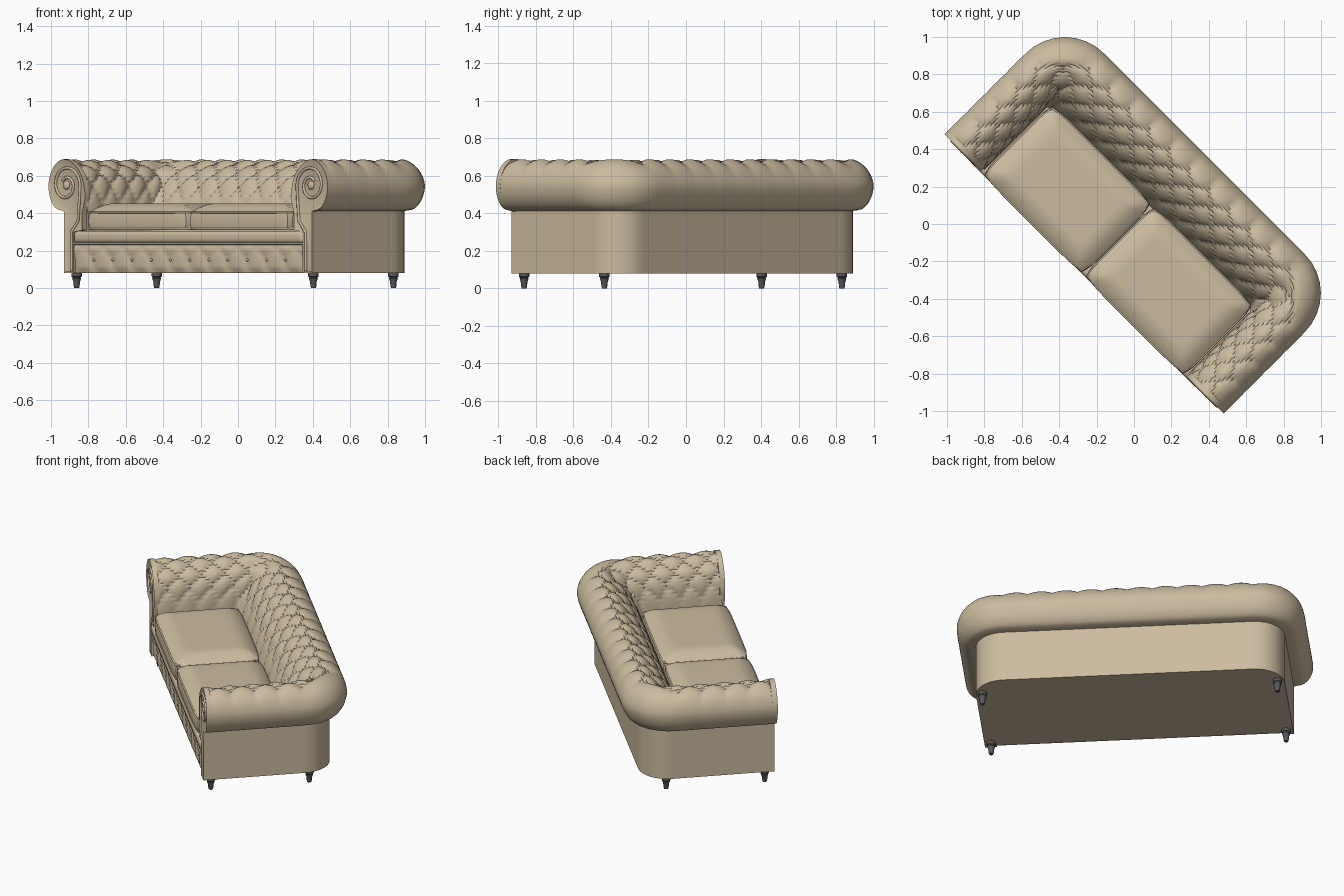
import bpy, bmesh, math
from mathutils import Vector, Matrix

cube = bpy.data.objects.get("Cube")
if cube:
    bpy.data.objects.remove(cube)


def material(name, colour):
    m = bpy.data.materials.new(name)
    m.use_nodes = True
    m.diffuse_color = (*colour, 1)
    m.node_tree.nodes["Principled BSDF"].inputs["Base Color"].default_value = (*colour, 1)
    return m


LEATHER = material("tan_leather", (0.60, 0.50, 0.35))
METAL = material("dark_grey_feet", (0.10, 0.10, 0.11))
TURN = -math.pi / 4      # the sofa stands diagonally
FRONT = -0.36
CELLS, STEPS = 20, 8     # tuft columns round the sofa, samples per column


def finish(obj, mat, angle=40):
    obj.data.materials.append(mat)
    obj.rotation_euler.z = TURN
    if obj.type == 'MESH':
        bpy.ops.object.select_all(action='DESELECT')
        obj.select_set(True)
        bpy.context.view_layer.objects.active = obj
        bpy.ops.object.shade_smooth_by_angle(angle=math.radians(angle))
    return obj


def mesh_object(name, bm, mat, angle=40):
    me = bpy.data.meshes.new(name)
    bm.to_mesh(me)
    bm.free()
    obj = bpy.data.objects.new(name, me)
    bpy.context.collection.objects.link(obj)
    return finish(obj, mat, angle)


def piping(name, points, radius, closed=False):
    cu = bpy.data.curves.new(name, 'CURVE')
    cu.dimensions = '3D'
    cu.bevel_depth, cu.bevel_resolution = radius, 2
    sp = cu.splines.new('POLY')
    sp.points.add(len(points) - 1)
    for p, co in zip(sp.points, points):
        p.co = (*co, 1)
    sp.use_cyclic_u = closed
    obj = bpy.data.objects.new(name, cu)
    bpy.context.collection.objects.link(obj)
    return finish(obj, LEATHER)


def catmull(pts, k):
    i = min(int(k), len(pts) - 2)
    f = k - i
    a, b, c, d = (Vector(pts[max(0, min(len(pts) - 1, i + n))]) for n in (-1, 0, 1, 2))
    return 0.5 * (2*b + (c - a)*f + (2*a - 5*b + 4*c - d)*f*f + (3*b - a - 3*c + d)*f**3)


def u_path(u, v, p):
    """Point on the U-shaped plan line: arm, corner, back, corner, arm."""
    side = -1 if p <= CELLS / 2 else 1
    p = min(p, CELLS - p)
    r = max(0.03, u - 0.757)
    if p <= 4:
        return side * u, FRONT + (v - r - FRONT) * p / 4
    if p <= 5:
        a = (p - 4) * math.pi / 2
        return side * (u - r + r * math.cos(a)), v - r + r * math.sin(a)
    return side * (u - r) * (10 - p) / 5, v


def tuft(p, q):
    """Diamond quilting for q < 0, straight pleats above; 1 on the pillow, 0 in a fold."""
    if q > 0:
        return abs(math.sin(math.pi * p)) ** 0.7
    return abs(math.sin(math.pi * (p + q)) * math.sin(math.pi * (p - q))) ** 0.35


def add_buttons(name, spots):
    bm = bmesh.new()
    for co in spots:
        bmesh.ops.create_icosphere(bm, subdivisions=1, radius=0.009, matrix=Matrix.Translation(co))
    mesh_object(name, bm, LEATHER, 80)


# Rolled arms and back: (arm offset, back offset, height)
roll = [(.77, .13, .33), (.775, .17, .45), (.785, .21, .54), (.81, .26, .61), (.86, .32, .66),
        (.92, .38, .688), (.98, .44, .678), (1.03, .50, .63), (1.055, .532, .555),
        (1.042, .518, .48), (1.0, .48, .427), (.937, .427, .412)]
bm = bmesh.new()
LAST, ROW = len(roll) - 1, 5.7
rings = []
for j in range(LAST * 10 + 1):
    u, v, z = catmull(roll, j / 10)
    rings.append([bm.verts.new((*u_path(u, v, i / STEPS), z)) for i in range(CELLS * STEPS + 1)])
for lo, hi in zip(rings, rings[1:]):
    for i in range(CELLS * STEPS):
        bm.faces.new((lo[i], lo[i + 1], hi[i + 1], hi[i]))
bm.normal_update()
spots = []
for j, ring in enumerate(rings):
    k = j / 10
    q = (k - ROW) / 2.4
    depth = 0.024 * min(1, k / 2) if q <= 0 else 0.024 * max(0, 1 - q / 0.9) ** 2 + 0.004 * (1 - k / LAST)
    for i, vert in enumerate(ring):
        p = i / STEPS
        vert.co -= vert.normal * depth * (1 - tuft(p, q))
        row = round((k - ROW) * 10)
        if row in (0, -12, -24, -36) and i % STEPS == (STEPS // 2 if row in (-12, -36) else 0) \
                and 0 < i < CELLS * STEPS:
            spots.append(vert.co.copy())
mesh_object("rolled_arms_and_back", bm, LEATHER, 60)
add_buttons("upholstery_buttons", spots)

# Base with rounded back corners, and the outer wall above it
plan = [u_path(.937, .427, i / STEPS) for i in range(CELLS * STEPS + 1)]
bm = bmesh.new()
low, mid, high = ([bm.verts.new((x, y, z)) for x, y in plan] for z in (.08, .30, .415))
for a, b in ((low, mid), (mid, high)):
    for i in range(len(plan) - 1):
        bm.faces.new((a[i + 1], a[i], b[i], b[i + 1]))
bm.faces.new((low[0], low[-1], mid[-1], mid[0]))
bm.faces.new(low)
bm.faces.new(list(reversed(mid)))
mesh_object("base_body", bm, LEATHER)

# Pleated front panel
bm = bmesh.new()
cols, rows, panel_z = 12 * STEPS, 16, (.08, .24)
grid = []
for j in range(rows + 1):
    z = panel_z[0] + (panel_z[1] - panel_z[0]) * j / rows
    q = (.15 - z) / .15
    line = []
    for i in range(cols + 1):
        edge = min(1, 5 * j / rows, 5 * (1 - j / rows))
        y = -.362 - .014 * edge * tuft(i / STEPS, q)
        line.append(bm.verts.new((-.87 + 1.74 * i / cols, y, z)))
    grid.append(line)
for a, b in zip(grid, grid[1:]):
    for i in range(cols):
        bm.faces.new((a[i], a[i + 1], b[i + 1], b[i]))
mesh_object("pleated_front_panel", bm, LEATHER, 60)
add_buttons("front_panel_buttons", [(-.87 + 1.74 * i / 12, -.365, .15) for i in range(1, 12)])

# Padded rail below the cushions
bm = bmesh.new()
bmesh.ops.create_cube(bm, size=1, matrix=Matrix.Translation((0, -.345, .272)) @ Matrix.Diagonal((1.735, .08, .068, 1)))
bmesh.ops.bevel(bm, geom=bm.edges[:], offset=.025, segments=4, profile=.5, affect='EDGES')
mesh_object("front_rail", bm, LEATHER)
piping("front_rail_welt", [(-.866, -.374, .237), (.866, -.374, .237)], .006)

# Seat cushions with a crowned top and welted edges
for side, label in ((-1, "right"), (1, "left")):
    cx, cy, hx, hy = side * .384, -.122, .376, .262
    bm = bmesh.new()
    bmesh.ops.create_cube(bm, size=2)
    bmesh.ops.subdivide_edges(bm, edges=bm.edges[:], cuts=23, use_grid_fill=True)
    for vert in bm.verts:
        x, y, z = vert.co
        rim = min((1 - abs(x)) * hx, (1 - abs(y)) * hy)
        t = min(1, rim / .11)
        crown = t * (2 - t)
        puff = 1 + .018 * (1 - z * z)
        vert.co = (cx + x * hx * puff * (1 - .04 * y ** 8), cy + y * hy * puff * (1 - .04 * x ** 8),
                   .36 + z * .048 + (.045 * crown if z > .99 else 0))
    mesh_object(label + "_seat_cushion", bm, LEATHER, 35)
    for z, part in ((.405, "top"), (.316, "bottom")):
        edge = []
        for i in range(48):
            a = math.tau * i / 48
            c, s = math.cos(a), math.sin(a)
            m = max(abs(c), abs(s))
            x, y = c / m, s / m
            edge.append((cx + x * hx * (1 - .04 * y ** 8), cy + y * hy * (1 - .04 * x ** 8), z))
        piping(f"{label}_cushion_{part}_welt", edge, .006, True)

# Scrolled arm fronts: post and scroll plate with a spiral welt
outline = [(.937, .08), (.937, .41)]
outline += [tuple(catmull(roll, k / 3).xz) for k in range(LAST * 3 - 1, 3, -1)]
outline += [(.80, .40), (.80, .31), (.866, .30), (.866, .08)]
for side, label in ((-1, "right"), (1, "left")):
    bm = bmesh.new()
    face = bm.faces.new([bm.verts.new((side * u, -.345, z)) for u, z in outline])
    ext = bmesh.ops.extrude_face_region(bm, geom=[face])
    for g in ext["geom"]:
        if isinstance(g, bmesh.types.BMVert):
            g.co.y = -.378
    bmesh.ops.recalc_face_normals(bm, faces=bm.faces[:])
    cap = [f for f in bm.faces if f.calc_center_median().y < -.377]
    bmesh.ops.inset_region(bm, faces=cap, thickness=.012, depth=-.006)
    mesh_object(label + "_arm_front", bm, LEATHER, 35)
    spiral = [(.885, .09), (.885, .30), (.835, .36), (.825, .48)]
    for i in range(37):
        a = math.pi - i * math.radians(14)
        r = .105 - .002 * i
        spiral.append((.925 + r * math.cos(a), .55 + r * math.sin(a)))
    piping(label + "_scroll_welt", [(side * u, -.374, z) for u, z in spiral], .008)
    bm = bmesh.new()
    bmesh.ops.create_uvsphere(bm, u_segments=16, v_segments=8, radius=.024,
                              matrix=Matrix.Translation((side * .925, -.372, .55)) @ Matrix.Diagonal((1, .5, 1, 1)))
    mesh_object(label + "_scroll_button", bm, LEATHER, 80)

# Turned feet
foot = [(0, 0), (.013, 0), (.016, .012), (.018, .035), (.024, .052), (.021, .056), (.028, .062), (.028, .082), (0, .082)]
for u, side in ((-.895, "right"), (.895, "left")):
    for v, end in ((-.325, "front"), (.28, "back")):
        bm = bmesh.new()
        vs = [bm.verts.new((r, 0, z)) for r, z in foot]
        es = [bm.edges.new(pair) for pair in zip(vs, vs[1:])]
        bmesh.ops.spin(bm, geom=vs + es, cent=(0, 0, 0), axis=(0, 0, 1), angle=math.tau, steps=16)
        bmesh.ops.remove_doubles(bm, verts=bm.verts[:], dist=1e-5)
        bmesh.ops.recalc_face_normals(bm, faces=bm.faces[:])
        bmesh.ops.translate(bm, verts=bm.verts[:], vec=(u, v, 0))
        mesh_object(f"{end}_{side}_foot", bm, METAL)

# Rotate the foot positions' frame into place for every part
bpy.context.view_layer.update()
